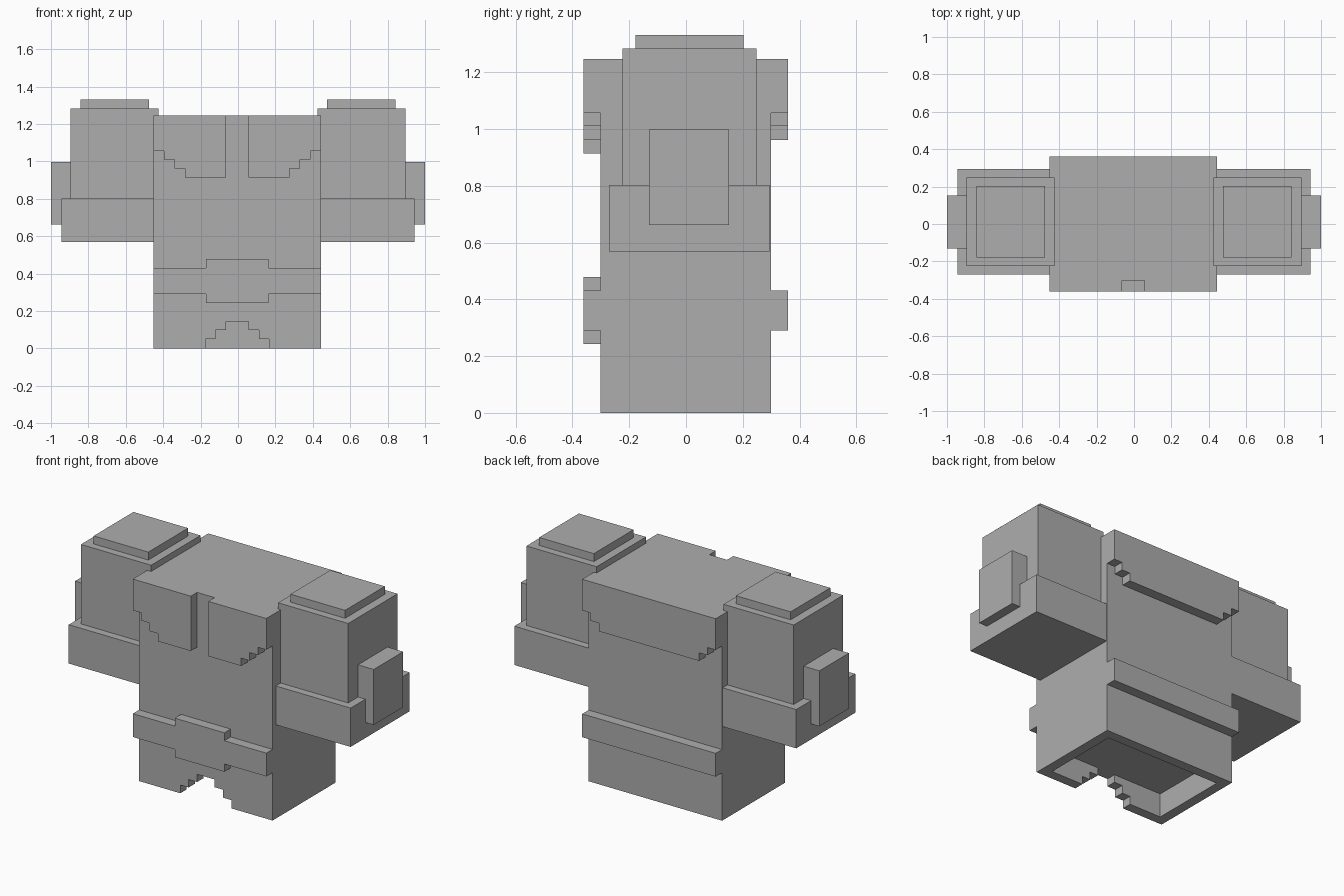
import bpy, bmesh

cube = bpy.data.objects.get("Cube")
if cube:
    bpy.data.objects.remove(cube, do_unlink=True)

grey = bpy.data.materials.new("plain_grey")
grey.use_nodes = True
GREY = (0.42, 0.42, 0.42, 1)
grey.diffuse_color = GREY
grey.node_tree.nodes["Principled BSDF"].inputs["Base Color"].default_value = GREY


def prism(name, outline, y0, y1):
    """Extrude an (x, z) outline from y0 to y1."""
    bm = bmesh.new()
    face = bm.faces.new([bm.verts.new((x, y0, z)) for x, z in outline])
    new = bmesh.ops.extrude_face_region(bm, geom=[face])["geom"]
    for v in new:
        if isinstance(v, bmesh.types.BMVert):
            v.co.y = y1
    bmesh.ops.recalc_face_normals(bm, faces=bm.faces)
    mesh = bpy.data.meshes.new(name)
    bm.to_mesh(mesh)
    bm.free()
    mesh.materials.append(grey)
    ob = bpy.data.objects.new(name, mesh)
    bpy.context.collection.objects.link(ob)
    return ob


def box(name, x0, x1, y0, y1, z0, z1):
    return prism(name, [(x0, z0), (x1, z0), (x1, z1), (x0, z1)], y0, y1)


def symmetric(half):
    """Complete a right-hand half outline, mirrored about the body centre."""
    return [(C + x, z) for x, z in half] + [(C - x, z) for x, z in reversed(half)]


def cut(target, cutter):
    mod = target.modifiers.new("cut", "BOOLEAN")
    mod.operation = "DIFFERENCE"
    mod.solver = "EXACT"
    mod.object = cutter
    bpy.context.view_layer.objects.active = target
    bpy.ops.object.modifier_apply(modifier=mod.name)
    bpy.data.objects.remove(cutter, do_unlink=True)


C, W = -0.004, 0.447            # body centre and half width
FRONT, BACK, TOP = -0.302, 0.299, 1.246
PF, PB = -0.362, 0.36           # outer faces of the raised plates

# Torso, hollow underneath, with a stepped arch in the front hem
torso = box("torso", C - W, C + W, FRONT, BACK, 0, TOP)
cut(torso, box("hem_hollow", C - W + 0.06, C + W - 0.06,
               FRONT + 0.06, BACK - 0.06, -0.1, 0.145))
arch = [(0.171, -0.1), (0.171, 0.05), (0.115, 0.05), (0.115, 0.098),
        (0.059, 0.098), (0.059, 0.145)]
cut(torso, prism("hem_arch", symmetric(arch), FRONT - 0.1, FRONT + 0.1))

# Chest plates either side of the front opening, with stepped lower corners
chest = [(0.059, TOP), (0.059, 0.914), (0.279, 0.914), (0.279, 0.961),
         (0.336, 0.961), (0.336, 1.01), (0.392, 1.01), (0.392, 1.057),
         (W, 1.057), (W, TOP)]
for side, s in (("left", 1), ("right", -1)):
    prism(side + "_chest_plate", [(C + s * x, z) for x, z in chest], PF, FRONT)

# Back plate
back = [(0.336, 0.961), (0.336, 1.01), (0.392, 1.01), (0.392, 1.057),
        (W, 1.057), (W, TOP)]
prism("back_plate", symmetric(back), BACK, PB)

# Belt, with a taller buckle at the front
belt = [(0.166, 0.243), (0.166, 0.29), (W, 0.29), (W, 0.431),
        (0.166, 0.431), (0.166, 0.479)]
prism("front_belt_and_buckle", symmetric(belt), PF, FRONT)
box("back_belt", C - W, C + W, BACK, PB, 0.29, 0.431)

# Sleeves, cuffs, shoulder pads and outer arm plates
for side, s in (("left", 1), ("right", -1)):
    for part, x0, x1, y0, y1, z0, z1 in (
            ("sleeve", 0.425, 0.895, -0.224, 0.248, 0.803, 1.284),
            ("cuff", 0.425, 0.944, -0.271, 0.294, 0.568, 0.803),
            ("shoulder_pad", 0.476, 0.842, -0.178, 0.202, 1.284, 1.332),
            ("arm_plate", 0.89, 1.0, -0.13, 0.152, 0.662, 0.998)):
        box(side + "_" + part, s * x0, s * x1, y0, y1, z0, z1)
